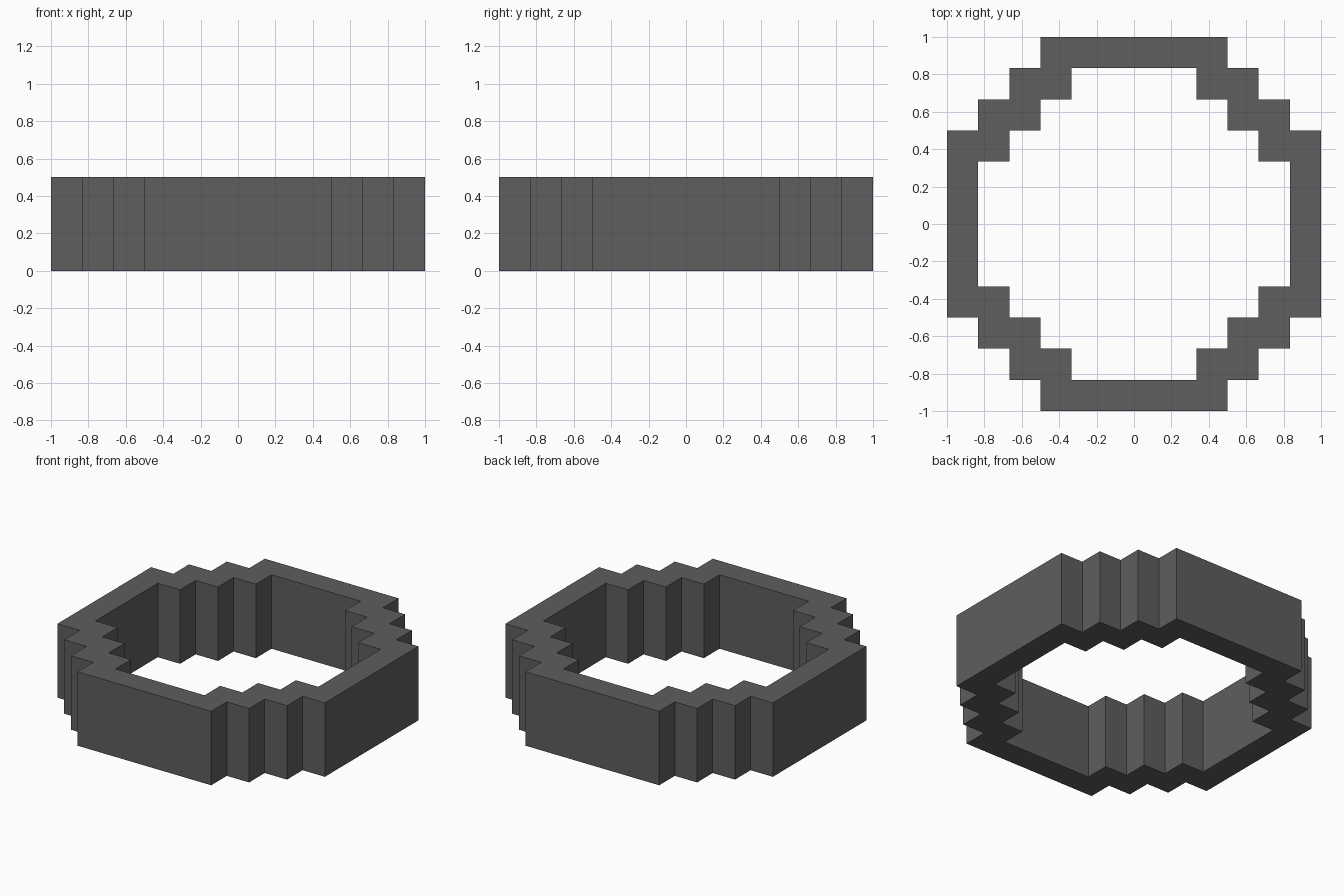
import bpy
import bmesh

if "Cube" in bpy.data.objects:
    bpy.data.objects.remove(bpy.data.objects["Cube"])

UNIT = 1 / 6      # one stair step
HEIGHT = 0.5

grey = bpy.data.materials.new("dark_grey")
grey.diffuse_color = (0.112, 0.112, 0.112, 1)
grey.use_nodes = True
grey.node_tree.nodes["Principled BSDF"].inputs["Base Color"].default_value = grey.diffuse_color

# Staircase outline of one corner, in steps; the inner outline is one step inwards
corner = [(3, 6), (3, 5), (4, 5), (4, 4), (5, 4), (5, 3), (6, 3)]


def outline(points):
    """Repeat a corner four times by quarter turns."""
    loop = []
    for _ in range(4):
        loop += points
        points = [(y, -x) for x, y in points]
    return loop


outer = outline(corner)
inner = outline([(x - 1, y - 1) for x, y in corner])

# Stepped ring: outer and inner walls joined by top and bottom faces
bm = bmesh.new()
rings = [[bm.verts.new((x * UNIT, y * UNIT, z)) for x, y in loop]
         for loop, z in ((outer, 0), (outer, HEIGHT), (inner, HEIGHT), (inner, 0))]
n = len(outer)
for a, b in zip(rings, rings[1:] + rings[:1]):
    for i in range(n):
        j = (i + 1) % n
        bm.faces.new((a[i], a[j], b[j], b[i]))
bmesh.ops.recalc_face_normals(bm, faces=bm.faces)

mesh = bpy.data.meshes.new("stepped_ring")
bm.to_mesh(mesh)
bm.free()
mesh.materials.append(grey)
bpy.context.collection.objects.link(bpy.data.objects.new("stepped_ring", mesh))
